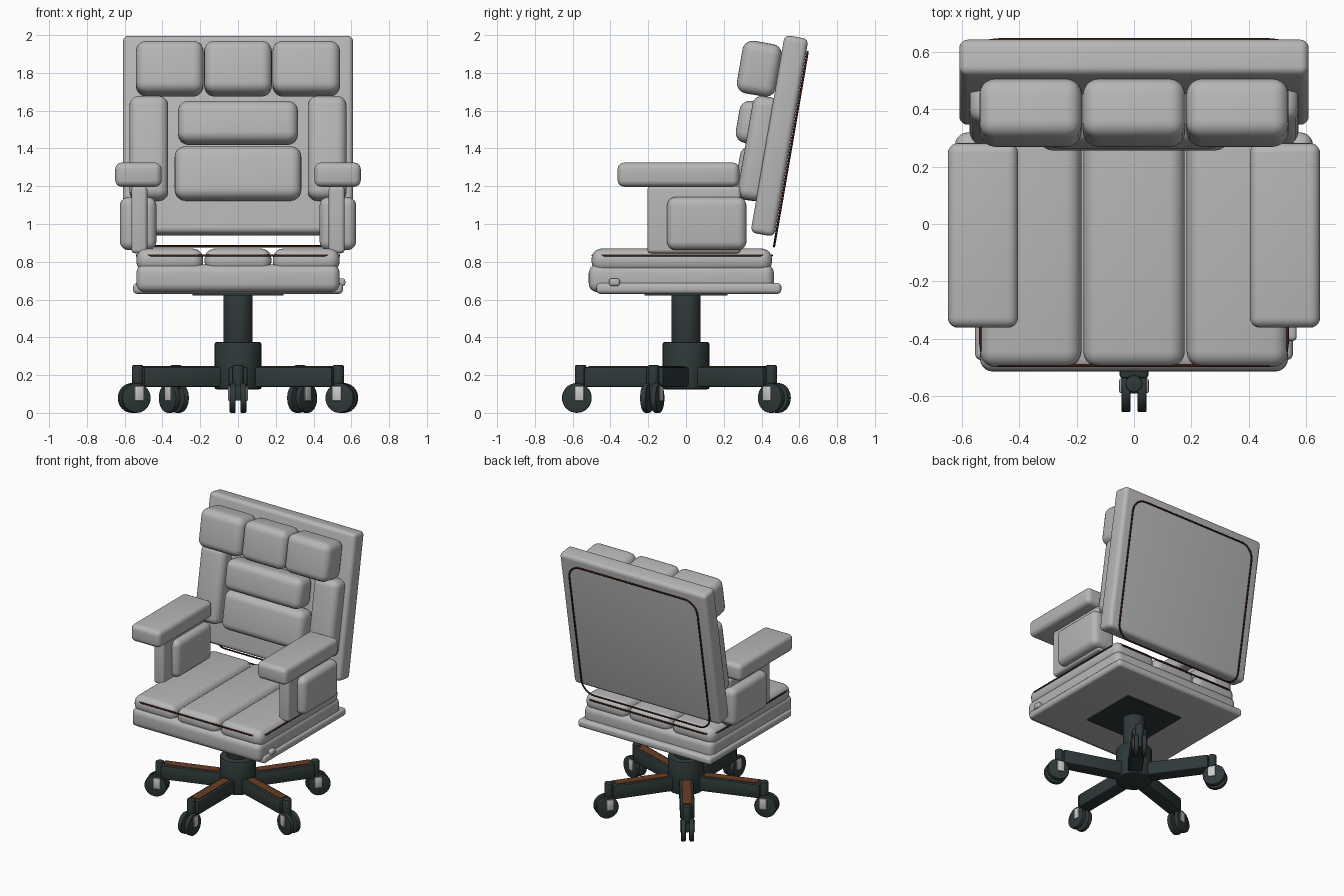
import bpy, bmesh, math
from mathutils import Matrix, Vector

if "Cube" in bpy.data.objects:
    bpy.data.objects.remove(bpy.data.objects["Cube"])


def material(name, rgb):
    m = bpy.data.materials.new(name)
    m.diffuse_color = (*rgb, 1)
    m.use_nodes = True
    m.node_tree.nodes["Principled BSDF"].inputs["Base Color"].default_value = m.diffuse_color
    return m


LEATHER = material("grey leather", (0.47, 0.47, 0.47))
DARK = material("dark metal", (0.028, 0.041, 0.041))
WOOD = material("brown wood", (0.14, 0.05, 0.018))
PIPING = material("dark brown piping", (0.045, 0.013, 0.006))
SILVER = material("light silver", (0.6, 0.6, 0.6))
TILT = Matrix.Rotation(math.radians(-9.8), 4, 'X')


def finish(name, bm, mat, matrix):
    me = bpy.data.meshes.new(name)
    bm.to_mesh(me)
    bm.free()
    me.materials.append(mat)
    ob = bpy.data.objects.new(name, me)
    bpy.context.collection.objects.link(ob)
    ob.matrix_world = matrix
    bpy.ops.object.select_all(action='DESELECT')
    ob.select_set(True)
    bpy.context.view_layer.objects.active = ob
    bpy.ops.object.shade_smooth_by_angle(angle=math.radians(35))
    return ob


def block(name, center, size, mat, bevel=0.0, rot=Matrix(), seg=5):
    """Rounded box given by its centre and full size."""
    bm = bmesh.new()
    bmesh.ops.create_cube(bm, size=1)
    bmesh.ops.scale(bm, vec=size, verts=bm.verts)
    if bevel:
        bmesh.ops.bevel(bm, geom=bm.edges[:], offset=min(bevel, min(size) * 0.48),
                        segments=seg, profile=0.5, affect='EDGES')
    return finish(name, bm, mat, Matrix.Translation(center) @ rot)


def span(name, x, y, z, mat, bevel=0.0, seg=5):
    """Rounded box given by its extents."""
    lo, hi = Vector((x[0], y[0], z[0])), Vector((x[1], y[1], z[1]))
    return block(name, (lo + hi) / 2, hi - lo, mat, bevel, seg=seg)


def cylinder(name, center, r, h, mat, rot=Matrix(), bevel=0.006, n=32):
    bm = bmesh.new()
    bmesh.ops.create_cone(bm, cap_ends=True, segments=n, radius1=r, radius2=r, depth=h)
    rims = [e for e in bm.edges if abs(e.verts[0].co.z - e.verts[1].co.z) < 1e-5]
    bmesh.ops.bevel(bm, geom=rims, offset=bevel, segments=2, profile=0.5, affect='EDGES')
    return finish(name, bm, mat, Matrix.Translation(center) @ rot)


def piping(name, matrix, hx, hy, r):
    """Thin cord following a rounded rectangle in the local xy plane."""
    pts = []
    for k, (sx, sy) in enumerate([(1, 1), (-1, 1), (-1, -1), (1, -1)]):
        for i in range(9):
            a = math.pi / 2 * (k + i / 8)
            pts.append((sx * (hx - r) + r * math.cos(a), sy * (hy - r) + r * math.sin(a)))
    cu = bpy.data.curves.new(name, 'CURVE')
    cu.dimensions = '3D'
    cu.bevel_depth = 0.006
    cu.bevel_resolution = 2
    sp = cu.splines.new('POLY')
    sp.points.add(len(pts) - 1)
    for p, (x, y) in zip(sp.points, pts):
        p.co = (x, y, 0, 1)
    sp.use_cyclic_u = True
    cu.materials.append(PIPING)
    ob = bpy.data.objects.new(name, cu)
    bpy.context.collection.objects.link(ob)
    ob.matrix_world = matrix


# Backrest panel and its cushions, all leaning back
block("back_panel", (0, 0.495, 1.467), (1.22, 0.128, 1.062), LEATHER, 0.03, TILT)
for i in (-1, 0, 1):
    block("head_cushion", (i * 0.361, 0.388, 1.822), (0.358, 0.21, 0.282), LEATHER, 0.055, TILT)
block("upper_lumbar_cushion", (0, 0.36, 1.535), (0.635, 0.175, 0.225), LEATHER, 0.055, TILT)
block("lower_lumbar_cushion", (0, 0.345, 1.267), (0.67, 0.15, 0.285), LEATHER, 0.055, TILT)
for s in (-1, 1):
    block("back_side_bolster", (s * 0.472, 0.385, 1.4), (0.205, 0.145, 0.555), LEATHER, 0.05, TILT)
piping("back_piping", Matrix.Translation((0, 0.555, 1.396)) @ TILT
       @ Matrix.Rotation(math.pi / 2, 4, 'X'), 0.535, 0.522, 0.1)

# Seat
span("seat_base_plate", (-0.555, 0.555), (-0.475, 0.505), (0.63, 0.688), LEATHER, 0.022)
span("seat_body", (-0.538, 0.538), (-0.515, 0.465), (0.64, 0.785), LEATHER, 0.045)
for i in (-1, 0, 1):
    span("seat_cushion", (i * 0.361 - 0.177, i * 0.361 + 0.177), (-0.5, 0.455),
         (0.745, 0.87), LEATHER, 0.055)
piping("seat_piping", Matrix.Translation((0, -0.02, 0.833)), 0.535, 0.474, 0.08)
span("seat_lever", (0.5, 0.568), (-0.408, -0.35), (0.672, 0.712), LEATHER, 0.014)

# Armrests
for s in (-1, 1):
    def side(a, b):
        return tuple(sorted((s * a, s * b)))
    span("arm_pad", side(0.405, 0.65), (-0.362, 0.282), (1.197, 1.325), LEATHER, 0.035)
    span("arm_support", side(0.48, 0.565), (-0.205, 0.29), (0.845, 1.2), LEATHER, 0.02)
    span("arm_side_cushion", side(0.432, 0.625), (-0.1, 0.32), (0.862, 1.143), LEATHER, 0.045)

# Column
span("mount_plate", (-0.24, 0.24), (-0.22, 0.22), (0.622, 0.64), DARK)
cylinder("gas_column", (0, 0, 0.48), 0.078, 0.3, DARK)
cylinder("base_hub", (0, 0, 0.25), 0.124, 0.25, DARK, bevel=0.01)

# Five star legs with wooden strips and twin wheel casters
for k in range(5):
    turn = Matrix.Rotation(math.radians(-90 + 72 * k), 4, 'Z')

    def at(x, y, z):
        return turn @ Vector((x, y, z))
    block("base_leg", at(0.31, 0, 0.19), (0.46, 0.1, 0.105), DARK, 0.012, turn, seg=2)
    block("leg_wood_strip", at(0.325, 0, 0.244), (0.38, 0.062, 0.008), WOOD, 0, turn)
    cylinder("caster_stem", at(0.558, 0, 0.19), 0.03, 0.125, DARK, n=20)
    block("caster_core", at(0.572, 0, 0.1), (0.04, 0.03, 0.07), DARK, 0.005, turn, seg=2)
    for s in (-1, 1):
        cylinder("caster_wheel", at(0.578, s * 0.028, 0.079), 0.079, 0.032, DARK,
                 turn @ Matrix.Rotation(math.pi / 2, 4, 'X'))
        block("caster_fork", at(0.565, s * 0.041, 0.102), (0.052, 0.022, 0.08), SILVER,
              0.008, turn, seg=2)
